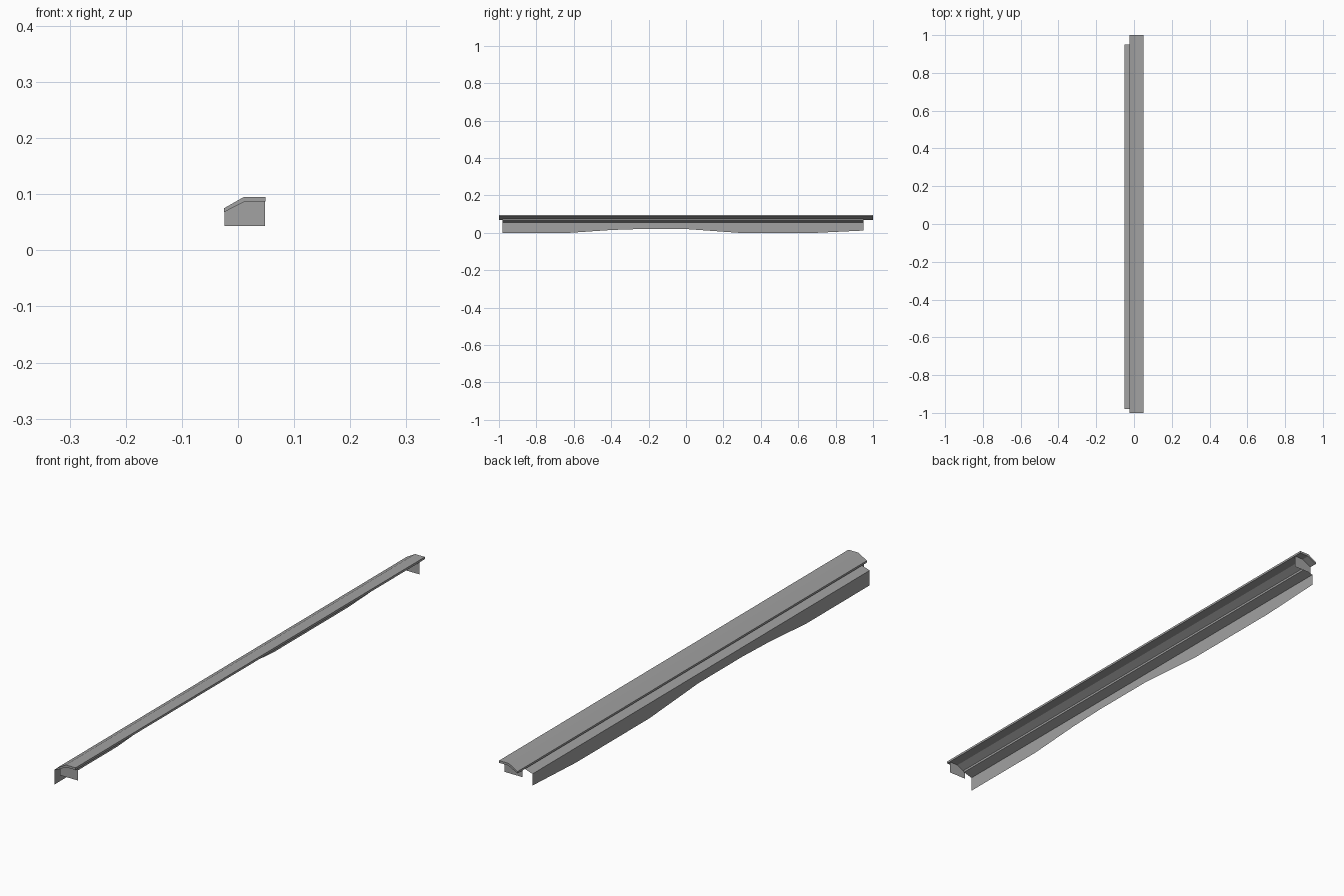
import bpy

if "Cube" in bpy.data.objects:
    bpy.data.objects.remove(bpy.data.objects["Cube"])

grey = bpy.data.materials.new("mid grey")
grey.diffuse_color = (0.36, 0.36, 0.36, 1)
grey.use_nodes = True
grey.node_tree.nodes["Principled BSDF"].inputs["Base Color"].default_value = grey.diffuse_color


def mesh_object(name, verts, faces):
    mesh = bpy.data.meshes.new(name)
    mesh.from_pydata(verts, [], faces)
    mesh.materials.append(grey)
    mesh.update()
    obj = bpy.data.objects.new(name, mesh)
    bpy.context.collection.objects.link(obj)
    return obj


def extrude_y(name, profile, y0, y1, closed=False):
    """Sweep an x/z profile along y; closed profiles get end caps."""
    n = len(profile)
    verts = [(x, y, z) for y in (y0, y1) for x, z in profile]
    faces = [(i, (i + 1) % n, (i + 1) % n + n, i + n)
             for i in range(n if closed else n - 1)]
    if closed:
        faces += [tuple(reversed(range(n))), tuple(range(n, 2 * n))]
    return mesh_object(name, verts, faces)


# Bent roof strip, sloping down towards -x
extrude_y("roof_strip", [(-0.025, 0.068), (0.012, 0.087), (0.049, 0.087),
                         (0.049, 0.095), (0.010, 0.095), (-0.025, 0.075)],
          -1, 1, closed=True)

# End plates hanging under the roof
plate = [(-0.024, 0.043), (0.048, 0.043), (0.048, 0.088),
         (0.012, 0.088), (-0.024, 0.069)]
for name, y in (("front_end_plate", -0.985), ("back_end_plate", 0.97)):
    mesh_object(name, [(x, y, z) for x, z in plate], [tuple(range(5))])

# Inner wall and sloping ledge as one folded sheet
extrude_y("wall_and_ledge", [(-0.015, 0.077), (-0.015, 0.065), (-0.05, 0.054)],
          -0.98, 0.95)

# Side skirt with a wavy lower edge
edge = [(-0.98, 0), (-0.62, 0), (-0.4, 0.015), (-0.25, 0.02), (0, 0.02),
        (0.28, 0), (0.7, 0), (0.95, 0.012)]
n = len(edge)
mesh_object("side_skirt",
            [(-0.05, y, z) for y, z in edge] + [(-0.05, y, 0.054) for y, z in edge],
            [(i, i + n, i + n + 1, i + 1) for i in range(n - 1)])
